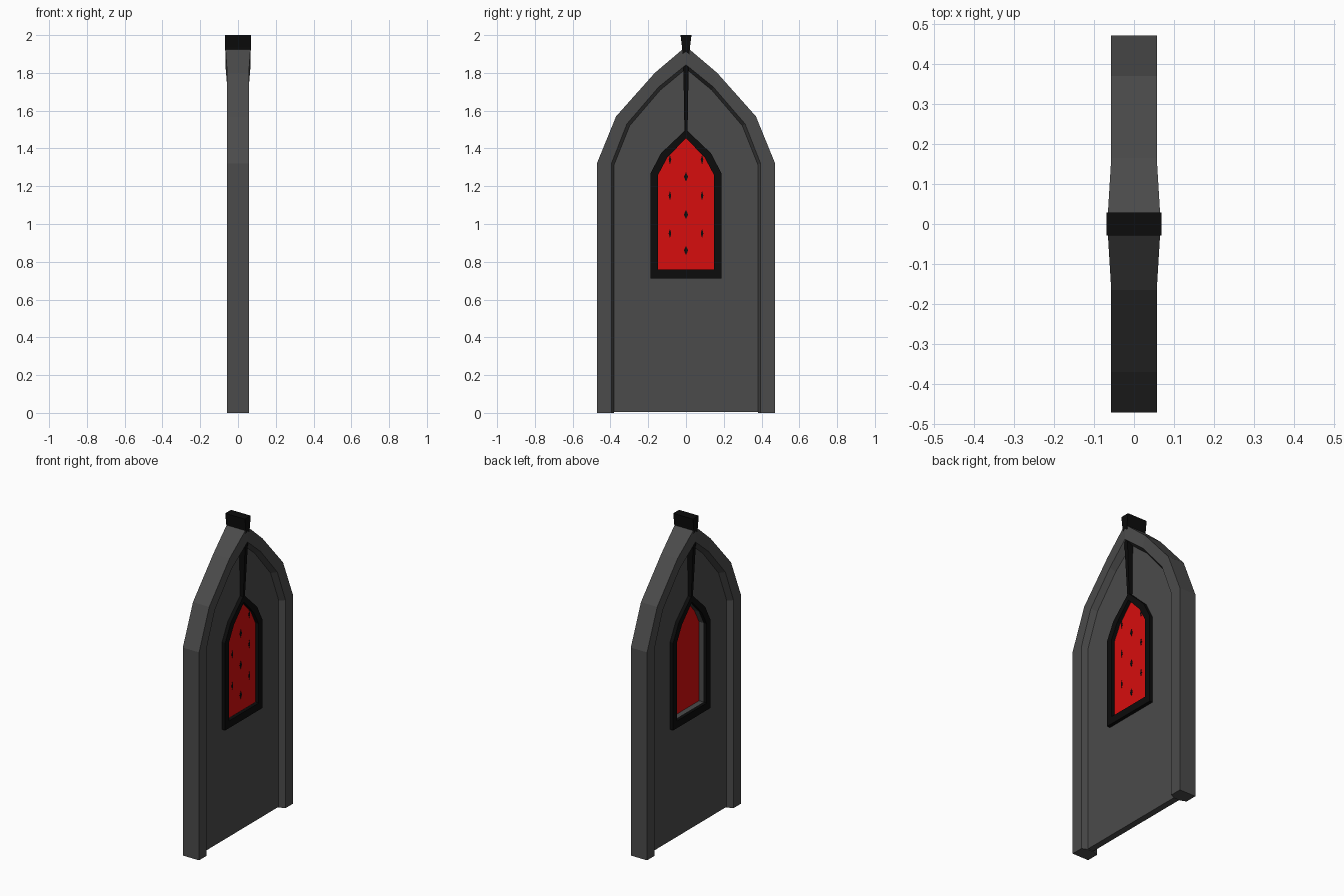
import bpy, bmesh

if "Cube" in bpy.data.objects:
    bpy.data.objects.remove(bpy.data.objects["Cube"])


def material(name, rgb):
    m = bpy.data.materials.new(name)
    m.diffuse_color = (*rgb, 1)
    m.use_nodes = True
    m.node_tree.nodes["Principled BSDF"].inputs["Base Color"].default_value = m.diffuse_color
    return m


STONE = material("grey_stone", (0.07, 0.07, 0.07))
IRON = material("black_iron", (0.0035, 0.0035, 0.0035))
GLASS = material("red_glass", (0.68, 0.004, 0.004))


def finish(bm, name, mat):
    bmesh.ops.recalc_face_normals(bm, faces=bm.faces[:])
    me = bpy.data.meshes.new(name)
    bm.to_mesh(me)
    bm.free()
    me.materials.append(mat)
    ob = bpy.data.objects.new(name, me)
    bpy.context.collection.objects.link(ob)
    return ob


def arch(half):
    """Mirror a half outline that ends on the centre line."""
    return half + [(-y, z) for y, z in reversed(half[:-1])]


def plate(name, loops, x0, x1, mat):
    """Flat plate in the YZ plane; loops after the first cut holes."""
    bm = bmesh.new()
    edges = []
    for loop in loops:
        vs = [bm.verts.new((x0, y, z)) for y, z in loop]
        edges += [bm.edges.new((vs[i - 1], vs[i])) for i in range(len(vs))]
    bmesh.ops.triangle_fill(bm, use_beauty=True, edges=edges, normal=(1, 0, 0))
    ext = bmesh.ops.extrude_face_region(bm, geom=bm.faces[:], use_keep_orig=True)
    moved = [g for g in ext["geom"] if isinstance(g, bmesh.types.BMVert)]
    bmesh.ops.translate(bm, verts=moved, vec=(x1 - x0, 0, 0))
    return finish(bm, name, mat)


def loft(name, sections, mat):
    """Skin a row of matching closed cross-sections and cap both ends."""
    bm = bmesh.new()
    rings = [[bm.verts.new(p) for p in s] for s in sections]
    n = len(rings[0])
    for a, b in zip(rings, rings[1:]):
        for i in range(n):
            bm.faces.new((a[i - 1], a[i], b[i], b[i - 1]))
    bm.faces.new(rings[0])
    bm.faces.new(rings[-1])
    return finish(bm, name, mat)


# Outlines of the pointed arch, from foot to apex
outer = arch([(0.472, 0), (0.472, 1.32), (0.37, 1.57), (0.165, 1.80), (0, 1.94)])
inner = arch([(0.395, 0), (0.395, 1.32), (0.313, 1.53), (0.145, 1.725), (0, 1.843)])
reveal = arch([(0.38, 0), (0.38, 1.315), (0.298, 1.52), (0.137, 1.708), (0, 1.822)])
win_out = arch([(0.188, 0.712), (0.188, 1.268), (0.132, 1.375), (0, 1.50)])
win_in = arch([(0.148, 0.758), (0.148, 1.26), (0.10, 1.35), (0, 1.455)])

# Outer frame, flaring slightly at the apex
P = 0.02
sections = []
for (oy, oz), (iy, iz), (ry, rz) in zip(outer, inner, reveal):
    t = 0.067 if oy == 0 else 0.057
    sections.append([(t, oy, oz), (-t, oy, oz), (-t, iy, iz),
                     (-P, ry, rz), (P, ry, rz), (t, iy, iz)])
loft("arch_frame", sections, STONE)

# Recessed panel with window opening
panel = [(y, max(z, 0.005)) for y, z in reveal]
plate("panel", [panel, win_in], -P, P, STONE)

# Window surround on both faces, and the pane
for side, label in ((1, "right"), (-1, "left")):
    plate("window_surround_" + label, [win_out, win_in], side * P, side * 0.042, IRON)
pane = [(y * 1.0, z) for y, z in win_in]
plate("window_pane", [pane], 0.012, 0.019, GLASS)

# Small lead joints on the pane
for y, zs in ((0, (0.86, 1.05, 1.25)), (0.085, (0.95, 1.15, 1.34)), (-0.085, (0.95, 1.15, 1.34))):
    w = 0.011 if y == 0 else 0.007
    for z in zs:
        plate("lead_joint", [[(y - w, z), (y, z - 0.025), (y + w, z), (y, z + 0.025)]],
              0.018, 0.0205, IRON)

# Tapered keystone rib running from the window to the top
rib = [(1.475, 0.008, 0.042), (1.83, 0.014, 0.060), (1.935, 0.021, 0.069), (2.0, 0.029, 0.069)]
loft("keystone_rib", [[(x, y, z), (-x, y, z), (-x, -y, z), (x, -y, z)] for z, y, x in
                      [(1.475, 0.008, 0.042)] + rib[1:]], IRON)
